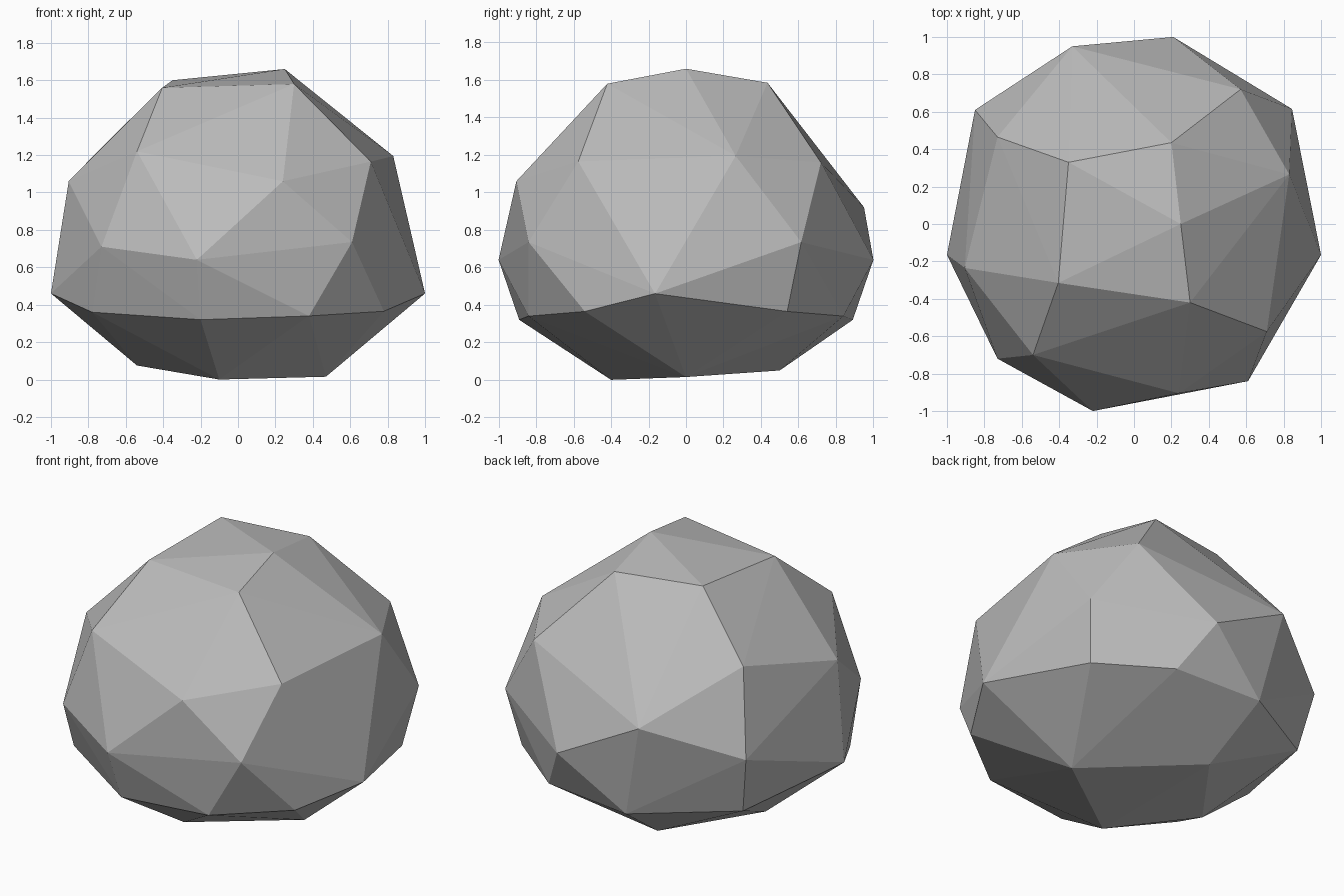
import bpy
import bmesh
from mathutils import Vector

default_cube = bpy.data.objects.get("Cube")
if default_cube:
    bpy.data.objects.remove(default_cube, do_unlink=True)


def make_material(name, colour):
    material = bpy.data.materials.new(name)
    material.use_nodes = True
    rgba = (*colour, 1)
    material.diffuse_color = rgba
    shader = material.node_tree.nodes["Principled BSDF"]
    shader.inputs["Base Color"].default_value = rgba
    shader.inputs["Roughness"].default_value = 0.9
    return material


def mirror_front_to_back(ring):
    return ring + [(x, -y, z) for x, y, z in ring]


def build_boulder(name, rings, material):
    """Wrap a faceted skin around stacked rings of corner points."""
    mesh = bpy.data.meshes.new(name)
    bm = bmesh.new()
    for ring in rings:
        for corner in ring:
            bm.verts.new(Vector(corner))
    hull = bmesh.ops.convex_hull(bm, input=bm.verts[:])
    loose = [v for v in hull["geom_interior"] if isinstance(v, bmesh.types.BMVert)]
    bmesh.ops.delete(bm, geom=loose, context="VERTS")
    bmesh.ops.recalc_face_normals(bm, faces=bm.faces[:])
    for face in bm.faces:
        face.smooth = False
    bm.to_mesh(mesh)
    bm.free()
    mesh.materials.append(material)
    boulder = bpy.data.objects.new(name, mesh)
    bpy.context.collection.objects.link(boulder)
    return boulder


# Flattened crown of the stone
crown = [(.25, 0, 1.66), (.2, .435, 1.585), (-.35, .33, 1.6),
         (-.405, -.315, 1.56), (.3, -.42, 1.58)]

# Sloping shoulder below the crown
shoulder = [(.83, .265, 1.195), (.57, .72, 1.16), (-.33, .95, .92),
            (-.73, .465, 1.24), (-.905, -.235, 1.06), (-.54, -.7, 1.22),
            (.24, -.905, 1.06), (.71, -.575, 1.165)]

# Widest band
belly = [(1, -.165, .46), (.845, .615, .735), (.21, 1, .64),
         (-.85, .61, .73), (-1, -.165, .46), (-.73, -.72, .71),
         (-.22, -1, .64), (.61, -.84, .735)]

# Regular lower band, the same at the front and back
skirt = mirror_front_to_back([(.78, -.54, .365), (.38, -.84, .34),
                              (-.2, -.89, .32), (-.78, -.54, .36)])

# Small resting underside
foot = [(.47, 0, .015), (-.15, .5, .05), (-.54, -.03, .075), (-.1, -.4, 0)]

stone_grey = make_material("stone_grey", (.5, .5, .5))
build_boulder("boulder", [crown, shoulder, belly, skirt, foot], stone_grey)
